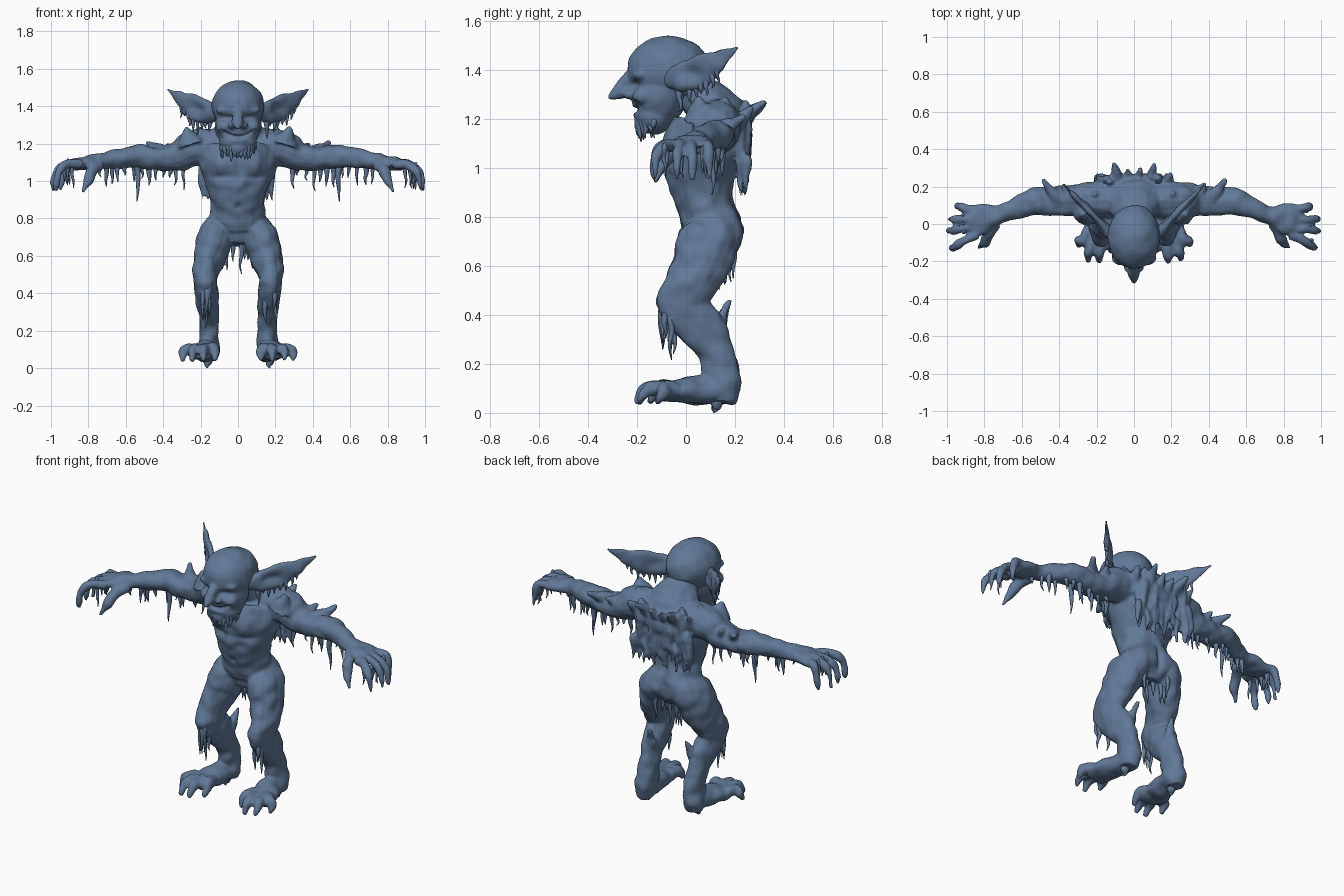
import bpy, bmesh, math, random
from mathutils import Vector, Matrix, noise
from mathutils.bvhtree import BVHTree

random.seed(4)
cube = bpy.data.objects.get("Cube")
if cube:
    bpy.data.objects.remove(cube, do_unlink=True)
ice = bpy.data.materials.new("frost_blue")
ice.use_nodes = True
ice.diffuse_color = (0.12, 0.19, 0.31, 1)
ice.node_tree.nodes["Principled BSDF"].inputs["Base Color"].default_value = ice.diffuse_color
X, Y, Z = Vector((1, 0, 0)), Vector((0, 1, 0)), Vector((0, 0, 1))
SIDES = ((1, "left"), (-1, "right"))
rnd = random.uniform

def spline(rows, steps):
    """Catmull-Rom points through rows of position and two radii."""
    rows = [Vector(r) for r in rows]
    p = [rows[0]] + rows + [rows[-1]]
    out = []
    for a, b, c, d in zip(p, p[1:], p[2:], p[3:]):
        for i in range(steps):
            t = i / steps
            out.append(b + (c - a) * (t / 2) + (a * 2 - b * 5 + c * 4 - d) * (t * t / 2)
                       + (b * 3 - a - c * 3 + d) * (t ** 3 / 2))
    return out + [rows[-1]]

def loft(bm, rows, ref, side=1, steps=4, sides=16):
    """Closed tube with elliptical sections; first radius lies along ref."""
    pts = spline([(r[0] * side, *r[1:]) for r in rows], steps)
    rings = []
    for i, p in enumerate(pts):
        t = (pts[min(i + 1, len(pts) - 1)] - pts[max(i - 1, 0)]).to_3d().normalized()
        u = (ref - t * ref.dot(t)).normalized()
        v = t.cross(u)
        angles = [math.tau * k / sides for k in range(sides)]
        rings.append([bm.verts.new(Vector(p[:3]) + u * (math.cos(a) * p[3]) + v * (math.sin(a) * p[4]))
                      for a in angles])
    for r, s in zip(rings, rings[1:]):
        for k in range(sides):
            n = (k + 1) % sides
            bm.faces.new((r[k], r[n], s[n], s[k]))
    bm.faces.new(rings[0][::-1])
    bm.faces.new(rings[-1])

def blob(bm, centre, radii):
    m = Matrix.Translation(centre) @ Matrix.Diagonal((*radii, 1))
    bmesh.ops.create_uvsphere(bm, u_segments=24, v_segments=16, radius=1, matrix=m)

def finish(bm, name, voxel=0, smooth=3):
    """Make the object; with a voxel size, fuse its parts into one skin."""
    bmesh.ops.recalc_face_normals(bm, faces=bm.faces)
    mesh = bpy.data.meshes.new(name)
    bm.to_mesh(mesh)
    bm.free()
    obj = bpy.data.objects.new(name, mesh)
    bpy.context.collection.objects.link(obj)
    mesh.materials.append(ice)
    if voxel:
        bpy.context.view_layer.objects.active = obj
        r = obj.modifiers.new("fuse", 'REMESH')
        r.mode, r.voxel_size = 'VOXEL', voxel
        obj.modifiers.new("soften", 'SMOOTH').iterations = smooth
        for mod in ("fuse", "soften"):
            bpy.ops.object.modifier_apply(modifier=mod)
    obj.data.polygons.foreach_set("use_smooth", [True] * len(obj.data.polygons))
    return obj

def sculpt(obj, strokes, lump):
    """Push the skin along its normals, then return a tree for ray casts."""
    verts = obj.data.vertices
    moves = []
    for v in verts:
        d = noise.noise(v.co * 16) * lump
        for c, r, h in strokes:
            q = sum(((v.co[i] - c[i]) / r[i]) ** 2 for i in range(3))
            if q < 6:
                d += h * math.exp(-q)
        moves.append(v.normal * d)
    for v, m in zip(verts, moves):
        v.co += m
    obj.data.update()
    return BVHTree.FromPolygons([v.co for v in verts], [p.vertices for p in obj.data.polygons])

def icicle(bm, p, length, r):
    """Tapering drip with a rounded, narrow root."""
    j = lambda: rnd(-.006, .006)
    x, y, z = p
    loft(bm, [(x, y, z + r * 2.5, r * .2, r * .2), (x, y, z + r, r, r),
              (x + j(), y + j(), z - length * .3, r * .8, r * .8),
              (x + j(), y + j(), z - length * .7, r * .45, r * .45),
              (x + j(), y + j(), z - length, .002, .002)], X, steps=3, sides=8)

def drip(bm, tree, origin, direction, length, r, sink=.008):
    hit = tree.ray_cast(Vector(origin), direction)[0]
    if hit:
        icicle(bm, hit + direction * sink, length, r)

# Torso
bm = bmesh.new()
torso = [(.1, .66, .08, .08), (.11, .74, .16, .12), (.085, .82, .148, .115), (.065, .9, .145, .125),
         (.065, 1.0, .18, .152), (.085, 1.1, .21, .172), (.115, 1.18, .21, .155), (.1, 1.25, .15, .105),
         (.01, 1.32, .085, .075)]
loft(bm, [(0, *r) for r in torso], X, sides=24)

# Limbs
arm = [(.1, .13, 1.18, .1, .1), (.24, .125, 1.175, .1, .098), (.33, .125, 1.13, .085, .078),
       (.44, .12, 1.12, .076, .062), (.54, .118, 1.13, .074, .06), (.64, .08, 1.12, .053, .053),
       (.72, .05, 1.11, .05, .045), (.8, .03, 1.1, .08, .038), (.88, .01, 1.085, .09, .03)]
leg = [(.08, .11, .82, .05, .07), (.105, .105, .74, .09, .115), (.13, .08, .67, .095, .125),
       (.15, .06, .6, .088, .115), (.175, .005, .5, .068, .1), (.172, -.01, .44, .062, .1),
       (.165, .05, .36, .062, .092), (.157, .11, .27, .052, .075), (.155, .14, .18, .053, .075),
       (.16, .15, .1, .06, .073), (.165, .15, .04, .045, .052)]
foot = [(.16, .15, .09, .055, .055), (.17, .06, .093, .065, .058), (.19, -.04, .088, .082, .046), (.2, -.1, .078, .072, .03)]
for s, name in SIDES:
    loft(bm, arm, Y, s)
    loft(bm, leg, X, s)
    loft(bm, foot, X, s)
    # Fingers and thumb
    for base, tip, reach in ((-.055, -.125, .985), (-.015, -.035, 1.0), (.025, .025, .995), (.07, .095, .96)):
        loft(bm, [(.84, base, 1.09, .028, .025), (.91, (base + tip) / 2, 1.09, .024, .024),
                  (reach - .025, tip, 1.04, .022, .022), (reach - .01, tip, .95, .008, .008)], Y, s, sides=10)
    loft(bm, [(.75, 0, 1.09, .038, .034), (.78, -.06, 1.06, .03, .029),
              (.8, -.1, 1.01, .025, .024), (.83, -.125, .94, .007, .007)], X, s, sides=10)
    # Toes with claws
    for base, tip, reach in ((.14, .125, -.15), (.18, .185, -.205), (.22, .245, -.195), (.245, .295, -.12)):
        loft(bm, [(base, -.04, .098, .033, .033), ((base + tip) / 2, reach / 2 - .03, .1, .032, .032),
                  (tip, reach + .03, .085, .028, .028), (tip, reach, .04, .01, .01)], X, s, sides=10)
    # Shoulder, elbow, back and calf spikes
    for a, b, r in (((.25, .06, 1.2), (.275, .05, 1.29), .075), ((.19, .15, 1.18), (.21, .16, 1.29), .075),
                    ((.42, .14, 1.15), (.49, .24, 1.21), .045), ((.34, .14, 1.14), (.38, .22, 1.2), .055),
                    ((.08, .2, 1.18), (.11, .325, 1.27), .055), ((.02, .2, 1.16), (.035, .3, 1.25), .05),
                    ((.16, .18, 1.15), (.2, .27, 1.25), .055), ((.14, .12, .34), (.12, .18, .46), .03)):
        m = Vector(a).lerp(Vector(b), .5)
        loft(bm, [(*a, r, r), (*m, r * .6, r * .6), (*b, .008, .008)], X + Y * .3, s, sides=10)
# Frozen curtain running down the back
for i in range(60):
    z = rnd(.99, 1.23)
    icicle(bm, (rnd(-.19, .19), rnd(.22, .25), z), min(rnd(.09, .24), z - .88), rnd(.014, .024))
body = finish(bm, "body", .008)

# Muscle shapes
strokes = [((0, -.09, 1.08), (.018, .05, .09), -.015), ((0, -.05, .86), (.014, .04, .02), -.012),
           ((0, .23, .76), (.018, .06, .08), -.025), ((0, -.09, .98), (.03, .04, .03), .012)]
for s, name in SIDES:
    strokes += [((.09 * s, -.07, 1.1), (.08, .06, .05), .015), ((.09 * s, -.07, 1.02), (.07, .06, .02), -.012),
                ((.08 * s, .2, .75), (.06, .05, .06), .02), ((.18 * s, -.1, .46), (.045, .03, .04), .012),
                ((.16 * s, .14, .37), (.05, .05, .06), .01), ((.52 * s, .1, 1.17), (.06, .05, .03), .01)]
skin = sculpt(body, strokes, .01)

# Head
bm = bmesh.new()
blob(bm, (0, -.07, 1.4), (.142, .172, .138))
blob(bm, (0, -.11, 1.3), (.125, .115, .13))
blob(bm, (0, -.13, 1.21), (.1, .08, .075))
blob(bm, (0, -.175, 1.175), (.05, .038, .04))
blob(bm, (0, -.185, 1.215), (.06, .03, .02))
loft(bm, [(0, -.19, 1.4, .03, .04), (0, -.23, 1.35, .03, .04), (0, -.27, 1.31, .032, .034),
          (0, -.318, 1.285, .009, .009)], X)
for s, name in SIDES:
    blob(bm, (.06 * s, -.185, 1.38), (.06, .035, .026))
    blob(bm, (.075 * s, -.175, 1.29), (.045, .045, .038))
    blob(bm, (.03 * s, -.23, 1.3), (.022, .028, .02))
head = finish(bm, "head", .007, 5)
strokes = [((s * .057, -.22, 1.338), (.028, .05, .014), -.014) for s, name in SIDES]
for i in range(-6, 7):
    x = i * .015
    strokes.append(((x, -.2, 1.235 + 4 * x * x), (.012, .08, .008), -.012))
face = sculpt(head, strokes, .005)

# Ears, cupped on the front, with hanging icicles
ear = [(.1, -.07, 1.37, .04, .035), (.16, -.02, 1.37, .06, .038), (.23, .06, 1.392, .07, .028),
       (.31, .14, 1.442, .038, .016), (.375, .21, 1.49, .005, .005)]
for s, name in SIDES:
    bm = bmesh.new()
    loft(bm, ear, Z, s, 8, 32)
    lobe = sculpt(finish(bm, name + "_ear"), [((s * .21, .01, 1.385), (.07, .06, .04), -.035)], .008)
    bm = bmesh.new()
    for i in range(8):
        t = .15 + i * .022
        drip(bm, lobe, (t * s, t - .175, 1.2), Z, rnd(.02, .08) * (1.3 - i * .07), rnd(.01, .016))
    finish(bm, name + "_ear_icicles")
    # Arm and hand icicles
    bm = bmesh.new()
    for i in range(13):
        x = .29 + i * .038 + rnd(-.012, .012)
        y = .12 if x < .55 else .12 - (x - .55) * .35
        drip(bm, skin, (x * s, y + rnd(-.03, .03), .9), Z, rnd(.04, .12), rnd(.01, .017))
    drip(bm, skin, (.54 * s, .11, .9), Z, .19, .017)
    for i in range(8):
        drip(bm, skin, (rnd(.87, .97) * s, rnd(-.1, .1), .85), Z, rnd(.06, .12), .012)
    finish(bm, name + "_arm_icicles")
    # Knee, thigh and heel icicles, thicker growth on the right knee
    bm = bmesh.new()
    for i in range(5 - 2 * s):
        drip(bm, skin, (rnd(.12, .21) * s, -1, rnd(.34, .43)), Y, rnd(.06, .16), .014)
    for i in range(3):
        drip(bm, skin, (rnd(.03, .08) * s, 1, rnd(.62, .67)), -Y, rnd(.06, .14), .013)
    icicle(bm, (.165 * s, .12, .05), .05, .03)
    finish(bm, name + "_leg_icicles")

# Chin beard and groin icicles
bm = bmesh.new()
for i in range(15):
    a = math.pi * i / 14
    drip(bm, face, (math.cos(a) * .085, -.13 - math.sin(a) * .06, .9), Z, rnd(.02, .07), .014)
finish(bm, "beard_icicles")
bm = bmesh.new()
for x, length in ((-.025, .09), (.015, .16), (.035, .08)):
    drip(bm, skin, (x, .13, .3), Z, length, .014)
finish(bm, "groin_icicles")
